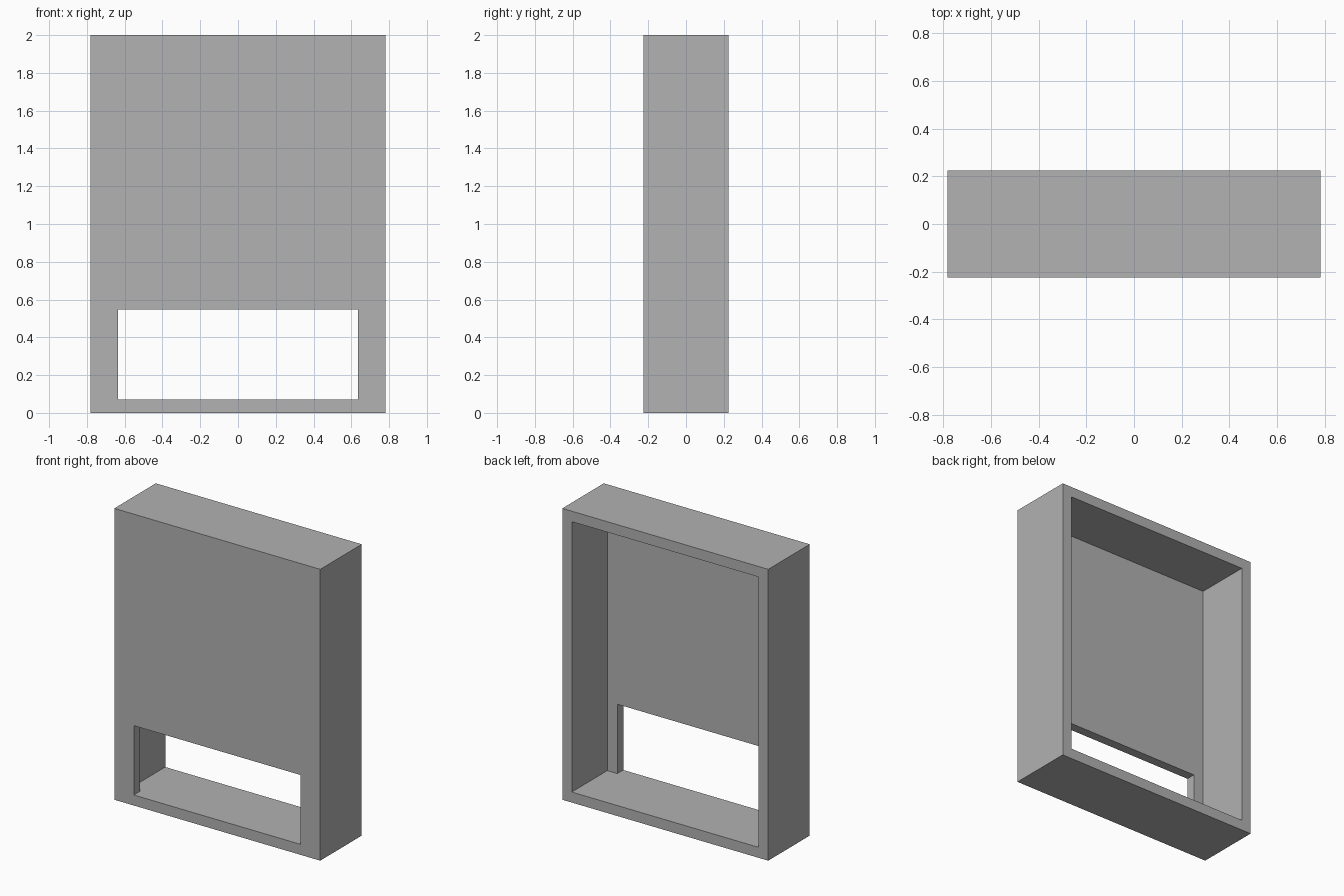
import bpy

cube = bpy.data.objects.get("Cube")
if cube:
    bpy.data.objects.remove(cube, do_unlink=True)

# Main sizes
HALF_W, HALF_D, HEIGHT = 0.782, 0.225, 2.0
WALL = 0.072         # side, top and bottom boards
PANEL = 0.065        # front panel
OPEN_W, OPEN_TOP = 0.634, 0.548

# Single grey
grey = bpy.data.materials.new("plain_grey")
grey.use_nodes = True
colour = (0.445, 0.445, 0.445, 1.0)
grey.diffuse_color = colour
grey.node_tree.nodes["Principled BSDF"].inputs["Base Color"].default_value = colour


def box(name, low, high):
    """Axis-aligned box between two corners."""
    bpy.ops.mesh.primitive_cube_add(size=1)
    ob = bpy.context.object
    ob.name = name
    for v in ob.data.vertices:
        v.co = [h if c > 0 else l for c, l, h in zip(v.co, low, high)]
    ob.data.materials.append(grey)
    return ob


def cut(target, cutter):
    """Subtract the cutter and bake the result into the target."""
    mod = target.modifiers.new("cut", "BOOLEAN")
    mod.operation = "DIFFERENCE"
    mod.solver = "EXACT"
    mod.object = cutter
    bpy.context.view_layer.objects.active = target
    bpy.ops.object.modifier_apply(modifier=mod.name)
    bpy.data.objects.remove(cutter, do_unlink=True)


# Cabinet body
cabinet = box("cabinet_shell", (-HALF_W, -HALF_D, 0), (HALF_W, HALF_D, HEIGHT))

# Hollow interior, open at the back, and front opening level with the floor,
# joined as one cut so the floor stays continuous
inner_w = HALF_W - WALL
cut(cabinet, box("interior_cutter", (-inner_w, -HALF_D + PANEL, WALL),
                 (inner_w, HALF_D + 1, HEIGHT - WALL)))
cut(cabinet, box("opening_cutter", (-OPEN_W, -HALF_D - 1, WALL),
                 (OPEN_W, 0, OPEN_TOP)))
